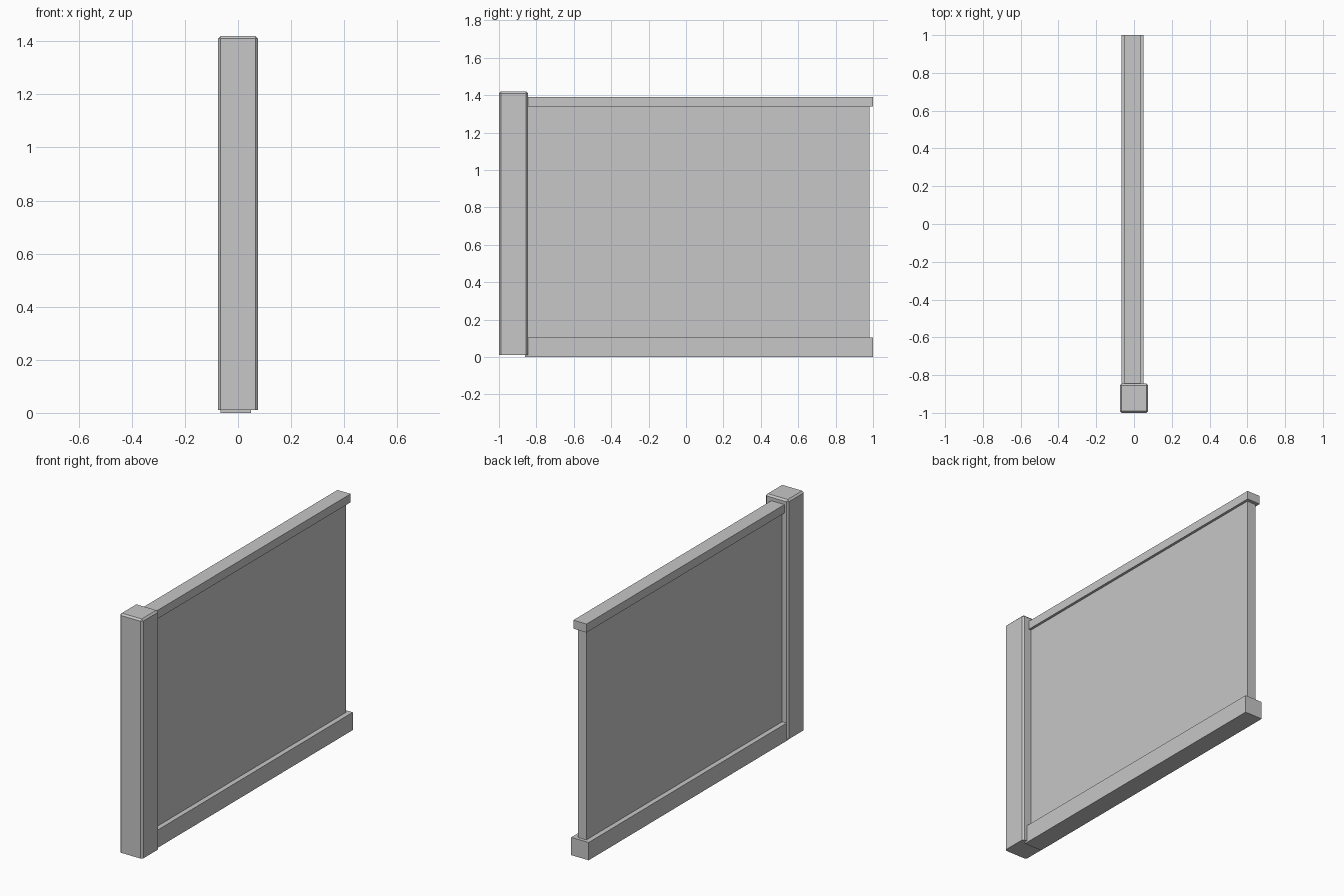
import bpy
import bmesh
from mathutils import Vector

if "Cube" in bpy.data.objects:
    bpy.data.objects.remove(bpy.data.objects["Cube"], do_unlink=True)

# One plain grey for the whole fence section
GREY = (0.57, 0.57, 0.57, 1.0)
grey = bpy.data.materials.new("plain grey")
grey.use_nodes = True
grey.diffuse_color = GREY
grey.node_tree.nodes["Principled BSDF"].inputs["Base Color"].default_value = GREY


def box(name, low, high, chamfer=0.0):
    """Box between two corners; chamfers every edge except those of the base."""
    low, high = Vector(low), Vector(high)
    size = high - low
    bm = bmesh.new()
    bmesh.ops.create_cube(bm, size=1.0)
    for v in bm.verts:
        v.co = Vector(c * s for c, s in zip(v.co, size))
    if chamfer:
        edges = [e for e in bm.edges if max(v.co.z for v in e.verts) > 0]
        bmesh.ops.bevel(bm, geom=edges, offset=chamfer, segments=1, affect='EDGES')
    mesh = bpy.data.meshes.new(name)
    bm.to_mesh(mesh)
    bm.free()
    mesh.materials.append(grey)
    obj = bpy.data.objects.new(name, mesh)
    obj.location = (low + high) / 2
    bpy.context.collection.objects.link(obj)
    return obj


# Chamfered end post, raised slightly off the ground
box("post", (-0.075, -1.0, 0.01), (0.075, -0.845, 1.42), chamfer=0.01)

# Rails and panel share a centre line a little to one side of the post
CENTRE = -0.008
START = -0.862
for name, half, end, bottom, top in (
    ("bottom_rail", 0.057, 1.0, 0.0, 0.105),
    ("panel", 0.028, 0.98, 0.10, 1.35),
    ("top_rail", 0.043, 1.0, 1.34, 1.39),
):
    box(name, (CENTRE - half, START, bottom), (CENTRE + half, end, top))
